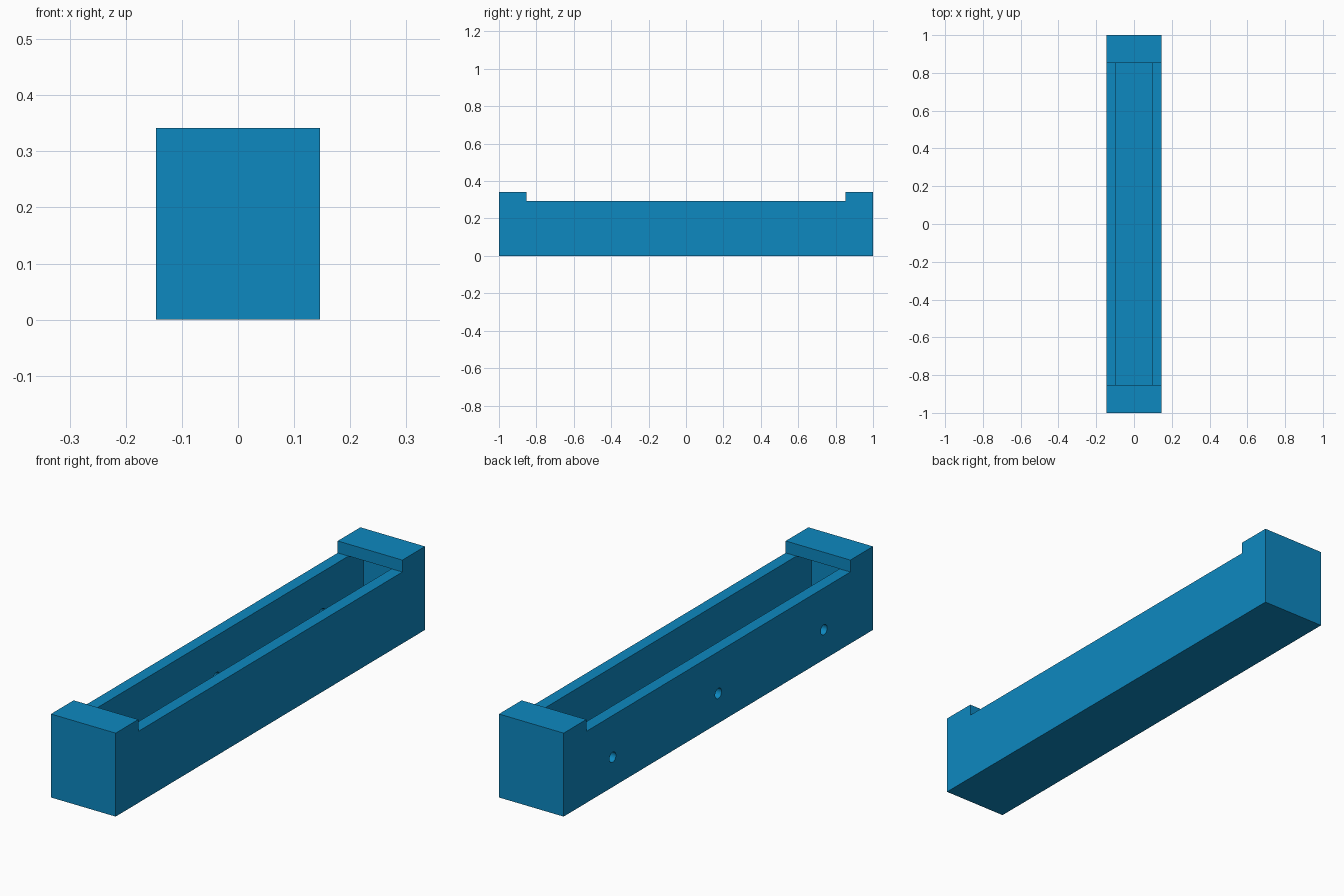
import bpy, bmesh, math
from mathutils import Matrix

if "Cube" in bpy.data.objects:
    bpy.data.objects.remove(bpy.data.objects["Cube"])

U = 1 / 41  # one design unit; the tray is 82 units long

blue = bpy.data.materials.new("blue")
blue.diffuse_color = (0.004, 0.246, 0.527, 1)
blue.use_nodes = True
blue.node_tree.nodes["Principled BSDF"].inputs["Base Color"].default_value = blue.diffuse_color


def finish(name, bm):
    bmesh.ops.recalc_face_normals(bm, faces=bm.faces)
    mesh = bpy.data.meshes.new(name)
    bm.to_mesh(mesh)
    bm.free()
    mesh.materials.append(blue)
    obj = bpy.data.objects.new(name, mesh)
    bpy.context.collection.objects.link(obj)
    return obj


def extrude_profile(name, half_profile, half_width):
    """Mirror a (y, z) half profile and extrude it along x."""
    points = half_profile + [(-y, z) for y, z in reversed(half_profile)]
    bm = bmesh.new()
    face = bm.faces.new([bm.verts.new((-half_width * U, y * U, z * U)) for y, z in points])
    new = bmesh.ops.extrude_face_region(bm, geom=[face])["geom"]
    bmesh.ops.translate(bm, vec=(2 * half_width * U, 0, 0),
                        verts=[g for g in new if isinstance(g, bmesh.types.BMVert)])
    return finish(name, bm)


def cut(target, cutter):
    mod = target.modifiers.new(cutter.name, 'BOOLEAN')
    mod.operation = 'DIFFERENCE'
    mod.solver = 'EXACT'
    mod.object = cutter
    cutter.hide_render = True
    cutter.hide_viewport = True


# Outer body with raised end blocks
tray = extrude_profile("tray", [(41, 0), (41, 14), (35, 14), (35, 12)], 6)

# Hollow interior, reaching under the end blocks
cavity = extrude_profile("cavity_cutter", [(39, 2), (39, 12), (35, 12), (35, 16)], 4)
cut(tray, cavity)

# Three screw holes through the left wall only
bm = bmesh.new()
for y in (-28, 0, 28):
    place = Matrix.Translation((-5 * U, y * U, 5 * U)) @ Matrix.Rotation(math.pi / 2, 4, 'Y')
    bmesh.ops.create_cone(bm, cap_ends=True, segments=32, radius1=0.85 * U,
                          radius2=0.85 * U, depth=4 * U, matrix=place)
cut(tray, finish("screw_hole_cutter", bm))
